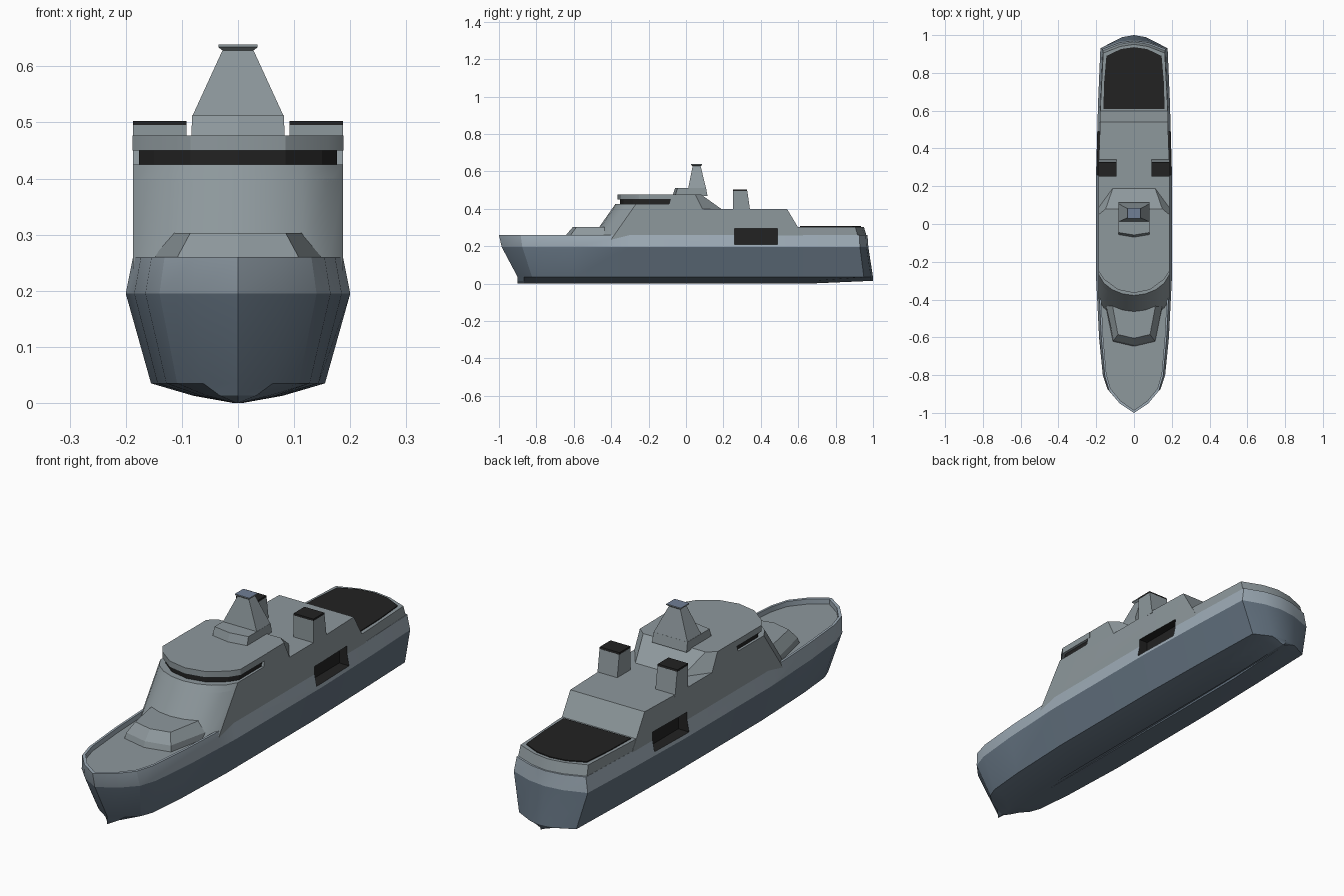
import bpy, bmesh, math
from mathutils import Vector

if "Cube" in bpy.data.objects:
    bpy.data.objects.remove(bpy.data.objects["Cube"])


def material(name, rgb):
    m = bpy.data.materials.new(name)
    m.diffuse_color = (*rgb, 1)
    m.use_nodes = True
    m.node_tree.nodes["Principled BSDF"].inputs["Base Color"].default_value = m.diffuse_color
    return m


HULL = material("hull slate", (0.125, 0.168, 0.215))
BAND = material("upper hull grey blue", (0.34, 0.41, 0.47))
GREY = material("superstructure grey", (0.27, 0.315, 0.335))
DARK = material("dark", (0.016, 0.016, 0.016))
BLUE = material("mast cap blue", (0.16, 0.21, 0.30))


def loft(name, rings, mats, rule=None):
    """Mirror each half outline [(x, y, z)...] in x, skin the rings, cap both ends."""
    bm = bmesh.new()
    loops = []
    for half in rings:
        full = half + [(-x, y, z) for x, y, z in reversed(half) if x > 1e-6]
        loops.append([bm.verts.new(p) for p in full])
    for a, b in zip(loops, loops[1:]):
        for i in range(len(a)):
            j = (i + 1) % len(a)
            bm.faces.new((a[i], a[j], b[j], b[i]))
    bm.faces.new(loops[0])
    bm.faces.new(loops[-1])
    return finish(name, bm, mats, rule)


def finish(name, bm, mats, rule=None):
    bmesh.ops.recalc_face_normals(bm, faces=bm.faces)
    bm.normal_update()
    if rule:
        for f in bm.faces:
            f.material_index = rule(f.calc_center_median(), f.normal)
    me = bpy.data.meshes.new(name)
    bm.to_mesh(me)
    bm.free()
    for m in mats:
        me.materials.append(m)
    ob = bpy.data.objects.new(name, me)
    bpy.context.collection.objects.link(ob)
    return ob


def flat(pts, z):
    return [(x, y, z) for x, y in pts]


def box(name, lo, hi, top_back, mats, rule=None):
    """Box whose top rear edge may lean forward to y = top_back."""
    bm = bmesh.new()
    bmesh.ops.create_cube(bm, size=1)
    for v in bm.verts:
        up, back = v.co.z > 0, v.co.y > 0
        v.co = Vector([hi[k] if v.co[k] > 0 else lo[k] for k in range(3)])
        if up and back:
            v.co.y = top_back
    return finish(name, bm, mats, rule)


# Hull: one plan outline, swept through levels with raked bow and stern
PLAN = [(0, -.985), (.08, -.938), (.14, -.875), (.165, -.8), (.185, -.6), (.2, -.3),
        (.2, .3), (.19, .65), (.178, .93), (.08, .965), (0, .975)]


def clamp(v):
    return max(0, min(1, v))


def level(z, sx, t, sy=1):
    ring = []
    for x, y in PLAN:
        dy = .085 * t * clamp((-y - .7) / .285) + .025 * t * clamp((y - .7) / .275)
        dz = .015 * clamp((y - .65) / .32) if z < .03 else 0
        ring.append((x * sx, (y + dy) * sy, z + dz))
    return ring


hull = loft("hull", [level(0, .04, 1), level(.013, .4, 1), level(.035, .775, 1),
                     level(.195, 1, 0), level(.26, .935, -.18),
                     level(.26, .885, -.18, .985), level(.238, .885, -.18, .985)],
            [HULL, BAND, GREY, DARK],
            lambda c, n: 2 if n.z > .9 and c.z < .25 else (1 if c.z > .195 else 0))

# Main house with a rounded, sloping front
FRONT = [(0, 0), (.06, .008), (.115, .03), (.16, .065), (.187, .11)]


def front(z):
    y0 = -.378 - (.425 - z) * .7
    return [(x, y + y0) for x, y in FRONT]


def house_ring(z, rear):
    return flat(front(z) + [(.187, .3), (.179, rear)], z)


house = loft("main_house", [house_ring(.236, .638), house_ring(.40, .54)], [GREY, DARK])
base = loft("bridge_base", [flat(front(z) + [(.187, -.08)], z) for z in (.39, .425)], [GREY])
loft("bridge_windows", [flat([(0, -.352), (.085, -.334), (.15, -.283), (.176, -.245),
                              (.176, -.07)], z) for z in (.42, .455)], [DARK])
roof = loft("bridge_roof", [flat([(0, -.365), (.085, -.348), (.16, -.292), (.188, -.25),
                                  (.188, -.07)], z) for z in (.45, .477)], [GREY])
loft("upper_house", [flat([(.187, -.1), (.187, .09), (.11, .195)], .395),
                     flat([(.187, -.075), (.187, .05), (.15, .08)], .477)], [GREY])

# Side openings cut into hull and house
LO, HI = Vector((.145, .26, .21)), Vector((.26, .49, .294))
for s in (-1, 1):
    lo, hi = sorted((s * LO.x, s * HI.x))
    cutter = box("opening_cutter", (lo, LO.y, LO.z), (hi, HI.y, HI.z), HI.y, [DARK])
    cutter.hide_render = True
    for ob in (hull, house):
        mod = ob.modifiers.new("opening", 'BOOLEAN')
        mod.operation = 'DIFFERENCE'
        mod.solver = 'EXACT'
        mod.object = cutter
        bpy.context.view_layer.objects.active = ob
        bpy.ops.object.modifier_apply(modifier=mod.name)
    bpy.data.objects.remove(cutter)
for ob, idx in ((hull, 3), (house, 1)):
    for p in ob.data.polygons:
        vs = [ob.data.vertices[i].co for i in p.vertices]
        if all(LO.x - .002 < abs(v.x) < HI.x and LO.y - .002 < v.y < HI.y + .002
               and LO.z - .002 < v.z < HI.z + .002 for v in vs):
            c, n = p.center, p.normal
            if abs(n.x) < .5 or abs(c.x) < LO.x + .005:
                p.material_index = idx

# Aft deck and landing pad
aft = loft("aft_deck", [flat([(.179, .52), (.178, .62), (.166, .92), (.075, .955), (0, .967)], .25),
                        flat([(.179, .52), (.178, .62), (.163, .905), (.073, .94), (0, .951)], .304)],
           [GREY])
loft("landing_pad", [flat([(.162, .61), (.158, .75), (.146, .89), (.07, .926), (0, .936)], z)
                     for z in (.302, .308)], [DARK])

# Raised block on the foredeck
loft("foredeck_block", [flat([(0, -.648), (.112, -.622), (.165, -.36)], .236),
                        flat([(0, -.64), (.107, -.615), (.16, -.38)], .262),
                        flat([(0, -.605), (.085, -.585), (.12, -.40)], .303)], [GREY])

# Pair of funnels with dark tops
for s, side in ((1, "right"), (-1, "left")):
    lo, hi = sorted((s * .092, s * .187))
    box("funnel_" + side, (lo, .252, .39), (hi, .343, .495), .328, [GREY])
    box("funnel_top_" + side, (lo, .252, .494), (hi, .328, .503), .326, [DARK])

# Mast: V-fronted base, tapered tower and flared cap
loft("mast_base", [flat([(0, -.072), (.083, -.058), (.083, .115)], .47),
                   flat([(0, -.058), (.082, -.045), (.082, .107)], .512)], [GREY])
loft("mast_tower", [flat([(.082, .012), (.082, .107)], .51),
                    flat([(.027, .036), (.027, .078)], .63)], [GREY])
loft("mast_cap", [flat([(.027, .036), (.027, .078)], .628),
                  flat([(.035, .028), (.035, .086)], .634),
                  flat([(.035, .028), (.035, .086)], .639)], [GREY, BLUE],
     lambda c, n: 1 if n.z > .9 else 0)

# Soften the curved bow, stern and bridge fronts
for ob in bpy.context.scene.objects:
    ob.select_set(ob in (hull, house, base, roof, aft))
bpy.context.view_layer.objects.active = hull
bpy.ops.object.shade_smooth_by_angle(angle=math.radians(24))
